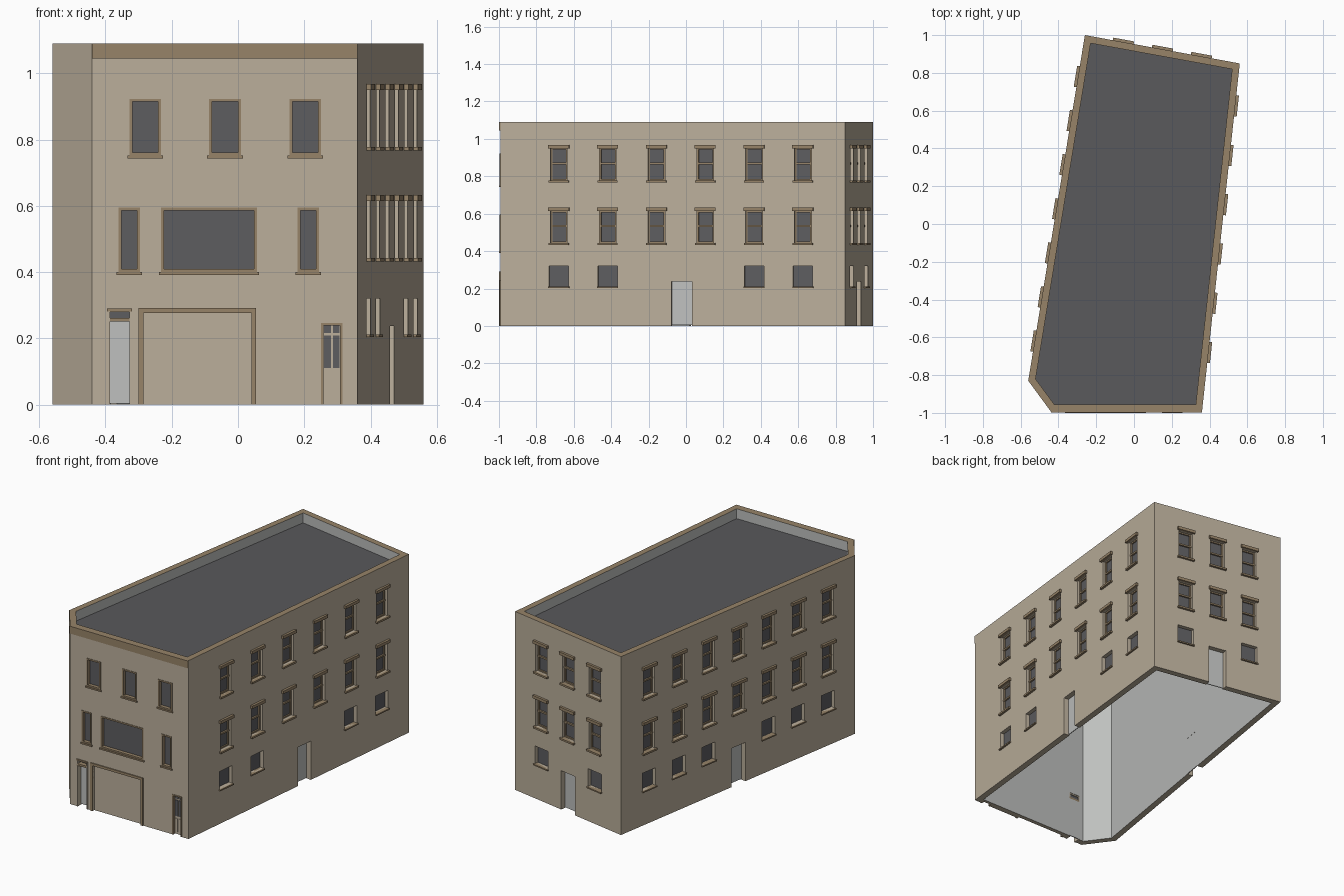
import bpy, bmesh
from mathutils import Vector

if "Cube" in bpy.data.objects:
    bpy.data.objects.remove(bpy.data.objects["Cube"])


def material(name, r, g, b):
    m = bpy.data.materials.new(name)
    m.use_nodes = True
    m.diffuse_color = (r, g, b, 1)
    m.node_tree.nodes["Principled BSDF"].inputs["Base Color"].default_value = (r, g, b, 1)
    return m


WALL = material("beige_wall", 0.50, 0.43, 0.33)
TRIM = material("tan_trim", 0.31, 0.23, 0.14)
GLASS = material("dark_glass", 0.11, 0.11, 0.118)
ROOF = material("dark_roof", 0.10, 0.10, 0.106)
GREY = material("light_grey", 0.52, 0.53, 0.52)

TOP, ROOF_Z, THICK = 1.09, 1.03, 0.037
corners = [Vector(c) for c in
           [(-0.44, -0.993), (0.36, -0.993), (0.56, 0.85), (-0.26, 1.0), (-0.56, -0.83)]]
FRONT, RIGHT, BACK, LEFT = 0, 1, 2, 3


def side(i):
    """Start point, direction and outward normal of one wall."""
    p, q = corners[i], corners[(i + 1) % len(corners)]
    u = (q - p).normalized()
    return p, u, Vector((u.y, -u.x))


def inner_corner(i):
    """Corner pushed inward by the wall thickness."""
    _, _, n1 = side(i - 1)
    p, _, n2 = side(i)
    return p - (n1 + n2) * THICK / (1 + n1.dot(n2))


inner = [inner_corner(i) for i in range(len(corners))]


def finish(name, bm, mats):
    bmesh.ops.recalc_face_normals(bm, faces=bm.faces[:])
    me = bpy.data.meshes.new(name)
    bm.to_mesh(me)
    bm.free()
    ob = bpy.data.objects.new(name, me)
    bpy.context.collection.objects.link(ob)
    for m in mats:
        me.materials.append(m)
    return ob


parts = {}


def box(name, mat, wall, s0, s1, z0, z1, d0, d1):
    """Box in wall space: s along the wall, z up, d outward."""
    bm = parts.setdefault(name, (bmesh.new(), mat))[0]
    p, u, n = side(wall)
    rings = []
    for z in (z0, z1):
        rings.append([bm.verts.new((*(p + u * s + n * d), z))
                      for s, d in ((s0, d0), (s1, d0), (s1, d1), (s0, d1))])
    lo, hi = rings
    bm.faces.new(lo[::-1])
    bm.faces.new(hi)
    for k in range(4):
        j = (k + 1) % 4
        bm.faces.new((lo[k], lo[j], hi[j], hi[k]))


def cut(wall, s0, s1, z0, z1, depth=0.028):
    box("opening_cutter", WALL, wall, s0, s1, z0, z1, -depth, 0.05)


def border(name, mat, wall, s0, s1, z0, z1, w, d0, d1, bottom=True):
    """Frame lying inside the given rectangle."""
    box(name, mat, wall, s0, s0 + w, z0, z1, d0, d1)
    box(name, mat, wall, s1 - w, s1, z0, z1, d0, d1)
    box(name, mat, wall, s0 + w, s1 - w, z1 - w, z1, d0, d1)
    if bottom:
        box(name, mat, wall, s0 + w, s1 - w, z0, z0 + w, d0, d1)


def sash_window(wall, c, z0):
    h, z1, w = 0.045, z0 + 0.172, 0.045
    cut(wall, c - w, c + w, z0, z1)
    box("side_window_glass", GLASS, wall, c - w, c + w, z0, z1, -0.029, -0.024)
    border("window_sash", TRIM, wall, c - w, c + w, z0, z1, 0.008, -0.027, -0.016)
    mid = (z0 + z1) / 2 + 0.005
    box("window_sash", TRIM, wall, c - w, c + w, mid - 0.005, mid + 0.005, -0.027, -0.014)
    box("window_lintel", TRIM, wall, c - 0.056, c + 0.056, z1, z1 + 0.018, -0.005, 0.014)
    box("window_sill", TRIM, wall, c - 0.054, c + 0.054, z0 - 0.011, z0, -0.02, 0.014)


def ground_window(wall, c):
    w = 0.052
    cut(wall, c - w, c + w, 0.212, 0.32)
    box("side_window_glass", GLASS, wall, c - w, c + w, 0.212, 0.32, -0.029, -0.024)
    box("window_sill", TRIM, wall, c - 0.056, c + 0.056, 0.204, 0.212, -0.02, 0.01)


def side_door(wall, c):
    cut(wall, c - 0.055, c + 0.055, -0.1, 0.237, 0.06)
    box("side_door_leaf", GREY, wall, c - 0.055, c + 0.055, 0.004, 0.237, -0.036, -0.031)


# Side and back walls: two rows of sash windows above a ground floor with a door
def facade(wall, first, step, count, ground, door):
    for k in range(count):
        c = first + step * k
        sash_window(wall, c, 0.778)
        sash_window(wall, c, 0.443)
        if k in ground:
            ground_window(wall, c)
    side_door(wall, door)


facade(RIGHT, 0.315, 0.2625, 6, (0, 1, 4, 5), 0.975)
facade(LEFT, 0.223, 0.2365, 7, (0, 1, 2, 4, 5, 6), 0.932)
facade(BACK, 0.207, 0.21, 3, (0, 2), 0.417)

# Front windows
X0 = -corners[0].x
front_windows = [(c - 0.048, c + 0.048, 0.752, 0.923) for c in (-0.28, -0.039, 0.203)]
front_windows += [(-0.36, -0.296, 0.4, 0.595), (-0.232, 0.057, 0.4, 0.595), (0.179, 0.245, 0.4, 0.595)]
for a, b, z0, z1 in front_windows:
    a, b = a + X0, b + X0
    cut(FRONT, a, b, z0, z1)
    box("front_window_glass", GLASS, FRONT, a, b, z0, z1, -0.029, -0.018)
    border("front_window_frame", TRIM, FRONT, a, b, z0, z1, 0.009, -0.025, 0.003)
    box("front_window_sill", TRIM, FRONT, a - 0.006, b + 0.006, z0 - 0.009, z0, -0.01, 0.007)

# Garage entrance
a, b = X0 - 0.3, X0 + 0.055
cut(FRONT, a + 0.015, b - 0.015, -0.1, 0.278, 0.012)
border("garage_surround", TRIM, FRONT, a, b, 0, 0.292, 0.015, -0.008, 0.006, False)

# Front entrance with a transom light
a, b = X0 - 0.395, X0 - 0.32
cut(FRONT, a, b, -0.1, 0.288, 0.06)
border("entrance_frame", WALL, FRONT, a, b, 0, 0.288, 0.008, -0.035, 0.003, False)
box("entrance_transom_bar", TRIM, FRONT, a, b, 0.25, 0.262, -0.035, 0.003)
box("entrance_head", TRIM, FRONT, a, b, 0.281, 0.29, -0.03, 0.005)
box("entrance_glass", GLASS, FRONT, a, b, 0.262, 0.281, -0.03, -0.025)
box("entrance_leaf", GREY, FRONT, a, b, 0.004, 0.25, -0.036, -0.031)

# Small glazed door
a, b = X0 + 0.25, X0 + 0.316
cut(FRONT, a, b, -0.1, 0.246)
border("small_door_frame", TRIM, FRONT, a, b, 0, 0.246, 0.008, -0.025, 0.003, False)
box("small_door_leaf", WALL, FRONT, a, b, 0, 0.246, -0.029, -0.018)
mid = (a + b) / 2
for s0, s1 in ((a + 0.009, mid - 0.003), (mid + 0.003, b - 0.009)):
    for z0, z1 in ((0.11, 0.208), (0.216, 0.238)):
        box("small_door_glass", GLASS, FRONT, s0, s1, z0, z1, -0.019, -0.015)
    box("small_door_panel", WALL, FRONT, s0 + 0.003, s1 - 0.003, 0.015, 0.095, -0.019, -0.015)

# Front cornice band
box("front_cornice", TRIM, FRONT, 0, 0.8, 1.045, TOP, -0.01, 0.006)

# Wall shell: beige outside, grey inside, tan top
bm = bmesh.new()
loops = [[bm.verts.new((*c, z)) for c in ring] for ring, z in
         ((corners, 0), (corners, TOP), (inner, TOP), (inner, 0))]
for k in range(len(corners)):
    j = (k + 1) % len(corners)
    for r, index in enumerate((0, 1, 2, 0)):
        lo, hi = loops[r], loops[(r + 1) % 4]
        bm.faces.new((lo[k], lo[j], hi[j], hi[k])).material_index = index
shell = finish("wall_shell", bm, (WALL, TRIM, GREY))

# Roof slab
bm = bmesh.new()
face = bm.faces.new([bm.verts.new((*c, ROOF_Z - 0.02)) for c in inner])
grown = bmesh.ops.extrude_face_region(bm, geom=[face])["geom"]
bmesh.ops.translate(bm, vec=(0, 0, 0.02), verts=[v for v in grown if isinstance(v, bmesh.types.BMVert)])
finish("roof", bm, (ROOF,))

objects = {name: finish(name, bm, (mat,)) for name, (bm, mat) in parts.items()}

# Cut the openings into the shell
cutter = objects["opening_cutter"]
cutter.hide_render = True
mod = shell.modifiers.new("openings", "BOOLEAN")
mod.object = cutter
mod.operation = "DIFFERENCE"
mod.solver = "EXACT"
bpy.context.view_layer.objects.active = shell
bpy.ops.object.modifier_apply(modifier=mod.name)
bpy.data.objects.remove(cutter)
